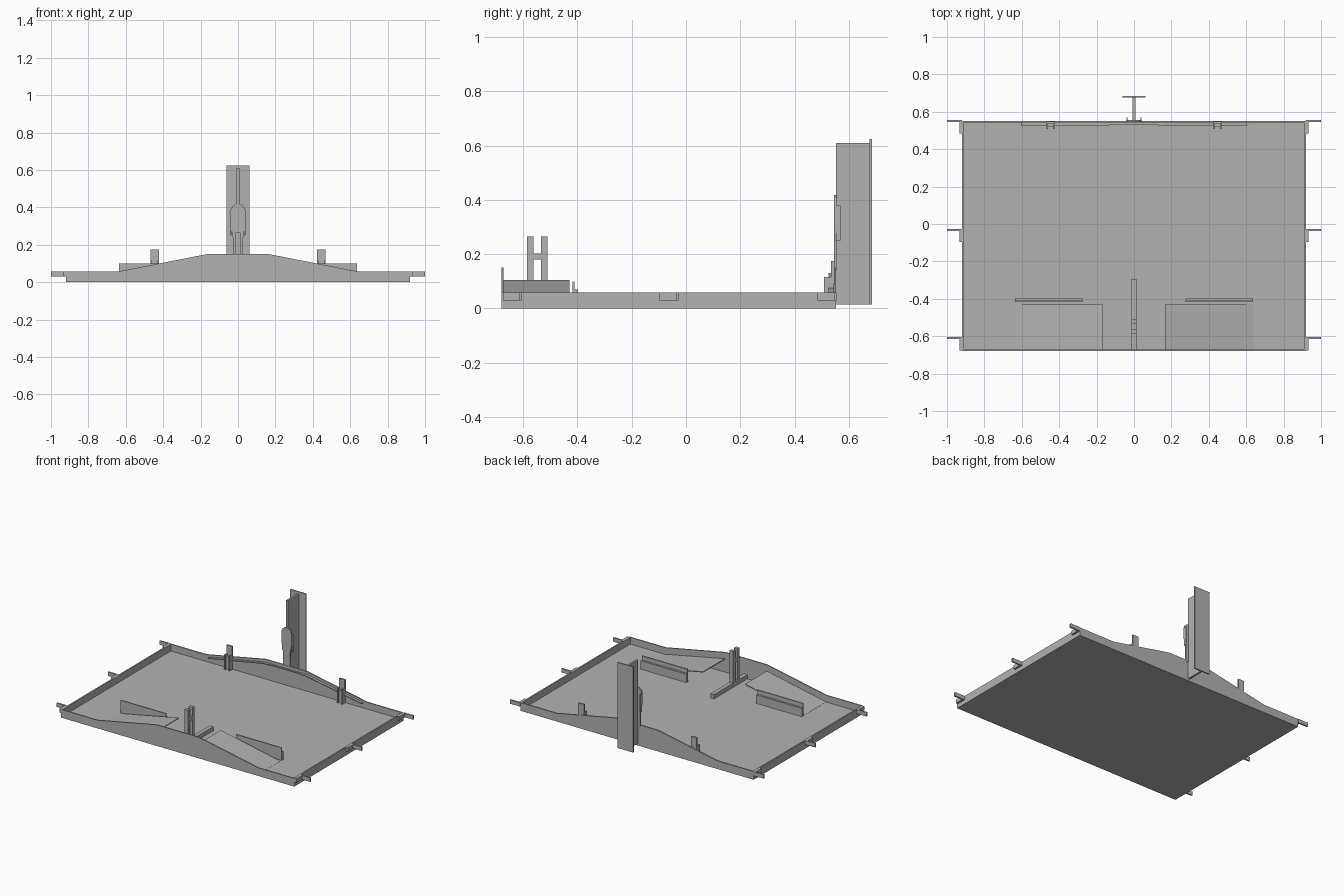
import bpy, bmesh, math

cube = bpy.data.objects.get("Cube")
if cube:
    bpy.data.objects.remove(cube, do_unlink=True)

grey = bpy.data.materials.new("plain_grey")
grey.use_nodes = True
colour = (0.45, 0.45, 0.45, 1)
grey.diffuse_color = colour
grey.node_tree.nodes["Principled BSDF"].inputs["Base Color"].default_value = colour


def finish(name, bm):
    bmesh.ops.recalc_face_normals(bm, faces=bm.faces)
    mesh = bpy.data.meshes.new(name)
    bm.to_mesh(mesh)
    bm.free()
    mesh.materials.append(grey)
    obj = bpy.data.objects.new(name, mesh)
    bpy.context.collection.objects.link(obj)
    return obj


def box(name, x0, x1, y0, y1, z0, z1):
    bm = bmesh.new()
    bmesh.ops.create_cube(bm, size=1)
    for v in bm.verts:
        v.co.x = x0 if v.co.x < 0 else x1
        v.co.y = y0 if v.co.y < 0 else y1
        v.co.z = z0 if v.co.z < 0 else z1
    return finish(name, bm)


def profile(name, points, y0, y1):
    """Extrude an x-z outline from y0 to y1."""
    bm = bmesh.new()
    face = bm.faces.new([bm.verts.new((x, y0, z)) for x, z in points])
    ext = bmesh.ops.extrude_face_region(bm, geom=[face])["geom"]
    for v in ext:
        if isinstance(v, bmesh.types.BMVert):
            v.co.y = y1
    return finish(name, bm)


RIM = 0.058
FLOOR = 0.01
T = 0.01

# Tray floor and side walls
box("tray_floor", -0.92, 0.92, -0.68, 0.55, 0, FLOOR)
for side, s in (("left", 1), ("right", -1)):
    box(side + "_wall", *sorted((s * 0.91, s * 0.92)), -0.68, 0.55, 0, RIM)

# Front and back walls with a raised middle
hump = [(-0.92, 0), (0.92, 0), (0.92, RIM), (0.635, RIM), (0.165, 0.15),
        (-0.165, 0.15), (-0.635, RIM), (-0.92, RIM)]
profile("front_wall", hump, -0.68, -0.672)
profile("back_wall", hump, 0.543, 0.552)

for side, s in (("left", 1), ("right", -1)):
    def xbox(name, x0, x1, *rest):
        return box(side + "_" + name, *sorted((s * x0, s * x1)), *rest)

    # Mounting brackets along the tray side
    for pos, y in (("front", -0.605), ("middle", -0.027), ("back", 0.555)):
        xbox(pos + "_bracket_arm", 0.92, 1.0, y - 0.01, y, 0.03, RIM)
        xbox(pos + "_bracket_foot", 0.92, 0.934, y - 0.07, y, 0.03, RIM)

    # Sloping deck behind the front wall
    profile(side + "_ramp", [(s * 0.165, 0.099), (s * 0.165, 0.105),
                             (s * 0.635, 0.011), (s * 0.635, 0.005)], -0.674, -0.43)

    # Upright plate with a stepped foot
    xbox("guide_plate", 0.275, 0.635, -0.418, -0.41, FLOOR, 0.1)
    xbox("guide_step", 0.275, 0.635, -0.41, -0.397, FLOOR, 0.07)

    # Clip post on the back wall
    xbox("clip_post", 0.423, 0.467, 0.535, 0.547, FLOOR, 0.175)
    for x in (0.423, 0.459):
        xbox("clip_cheek", x, x + 0.008, 0.508, 0.535, FLOOR, 0.115)
    xbox("clip_block", 0.431, 0.459, 0.52, 0.535, FLOOR, 0.1)

    # Narrow sloping ledge inside the back wall
    profile(side + "_back_ledge", [(s * 0.13, 0.123), (s * 0.13, 0.13), (s * 0.165, 0.13),
                                   (s * 0.605, 0.05), (s * 0.605, 0.043), (s * 0.165, 0.123)],
            0.525, 0.545)

    # Folded edge of the tongue
    xbox("tongue_tab", 0.034, 0.04, 0.552, 0.57, 0.25, 0.38)

box("middle_back_ledge", -0.13, 0.13, 0.53, 0.545, 0.123, 0.13)

# Centre rail with its H-shaped stand
box("centre_rail", -0.014, 0.014, -0.673, -0.295, FLOOR, 0.04)
for pos, y in (("front", -0.585), ("rear", -0.535)):
    box(pos + "_stand_post", -0.014, 0.014, y, y + 0.024, FLOOR, 0.265)
box("stand_crossbar", -0.014, 0.014, -0.562, -0.534, 0.18, 0.203)

# Tall T-section column at the back
box("column_web", -0.007, 0.007, 0.552, 0.677, 0.015, 0.61)
box("column_flange", -0.062, 0.062, 0.676, 0.685, 0.015, 0.625)

# Round-topped tongue joining column and wall
right_edge = [(0.026, 0.14), (0.028, 0.24), (0.04, 0.31), (0.04, 0.37)]
arc = [(0.04 * math.cos(a), 0.378 + 0.04 * math.sin(a))
       for a in (math.pi * i / 12 for i in range(13))]
outline = right_edge + arc + [(-x, z) for x, z in reversed(right_edge)]
profile("column_tongue", outline, 0.546, 0.555)
